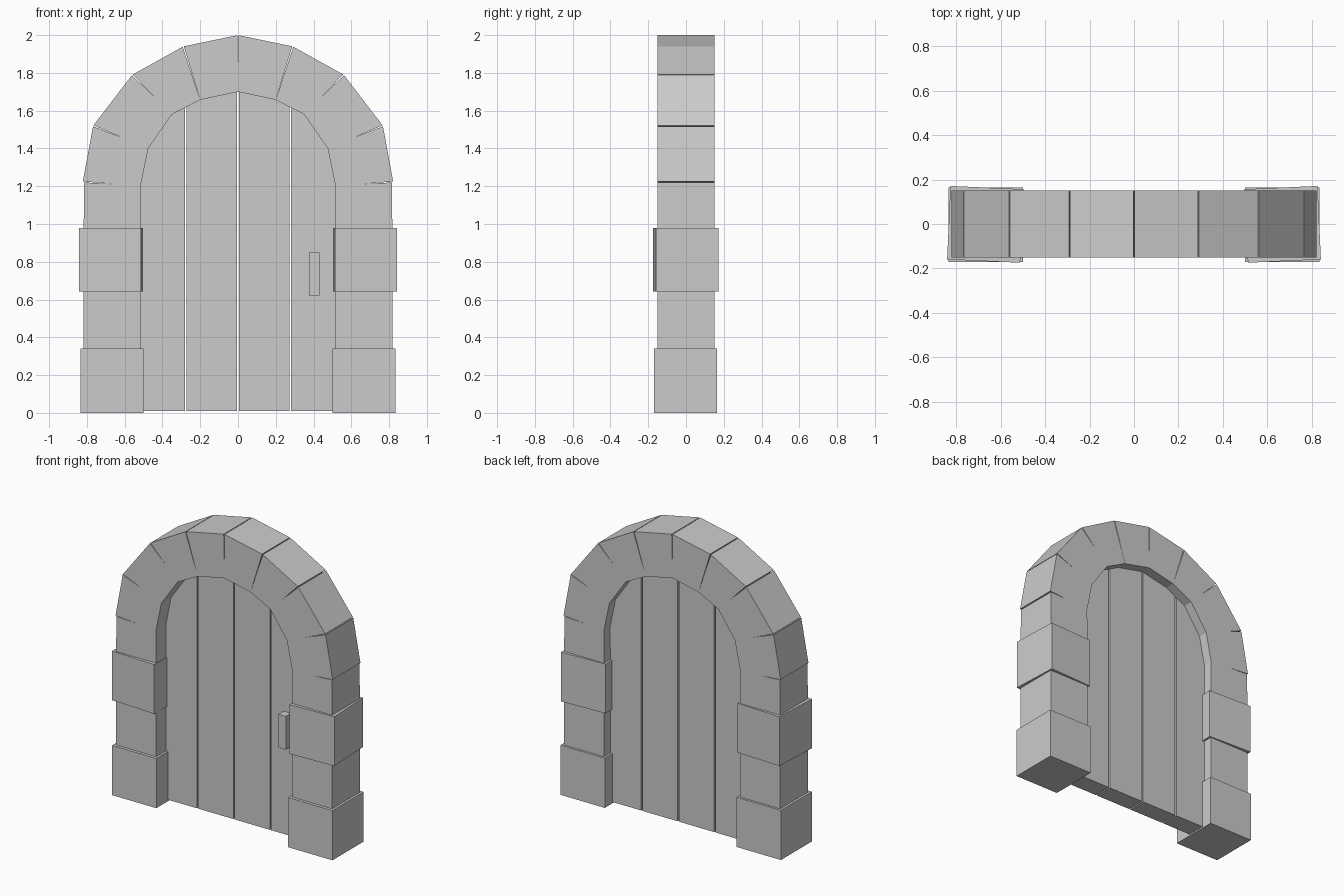
import bpy, bmesh
from mathutils import Vector, Matrix

if "Cube" in bpy.data.objects:
    bpy.data.objects.remove(bpy.data.objects["Cube"])

OUTER = [(0, 2.0), (0.29, 1.94), (0.56, 1.79), (0.767, 1.52), (0.822, 1.222)]
INNER = [(0, 1.70), (0.20, 1.657), (0.35, 1.58), (0.475, 1.40), (0.515, 1.205)]
OPEN = [0.85, 1.0, 0.5, 0.43, 0.25]     # how far each joint stays open from the outside
GAP = 0.003


def prism(name, pts, y0, y1, turn=0.0, mirror=False):
    """Extrude an x-z outline from y0 to y1, optionally turned about its own vertical axis."""
    bm = bmesh.new()
    front = [bm.verts.new((x, y0, z)) for x, z in pts]
    back = [bm.verts.new((x, y1, z)) for x, z in pts]
    bm.faces.new(front)
    bm.faces.new(back[::-1])
    n = len(pts)
    for i in range(n):
        j = (i + 1) % n
        bm.faces.new((front[j], front[i], back[i], back[j]))
    cx = sum(p[0] for p in pts) / n
    bmesh.ops.rotate(bm, verts=bm.verts, cent=(cx, (y0 + y1) / 2, 0),
                     matrix=Matrix.Rotation(turn, 3, 'Z'))
    if mirror:
        bmesh.ops.scale(bm, verts=bm.verts, vec=(-1, 1, 1))
    bmesh.ops.recalc_face_normals(bm, faces=bm.faces)
    mesh = bpy.data.meshes.new(name)
    bm.to_mesh(mesh)
    bm.free()
    obj = bpy.data.objects.new(name, mesh)
    bpy.context.collection.objects.link(obj)
    return obj


def rect(x0, x1, z0, z1):
    return [(x0, z0), (x1, z0), (x1, z1), (x0, z1)]


def top_at(x):
    """Height of the door edge, tucked slightly into the arch."""
    for (xa, za), (xb, zb) in zip(INNER, INNER[1:]):
        if x <= xb:
            return za + (zb - za) * (x - xa) / (xb - xa) + 0.006
    return INNER[-1][1]


for side, mirror in (("right", False), ("left", True)):
    # Jamb stones: wide blocks alternate with plain ones
    prism(f"base_block_{side}", rect(0.499, 0.834, 0, 0.34), -0.17, 0.165, 0.0, mirror)
    prism(f"lower_jamb_{side}", rect(0.514, 0.818, 0.34, 0.643), -0.15, 0.15, 0, mirror)
    prism(f"middle_block_{side}", rect(0.505, 0.834, 0.643, 0.98), -0.167, 0.164, 0.045, mirror)
    prism(f"upper_jamb_{side}", [(0.514, 0.98), (0.817, 0.98), (0.815, 1.22), (0.515, 1.205)],
          -0.15, 0.15, 0, mirror)

    # Arch stones: joints open outside, overlap towards the inside
    for i in range(4):
        a, b = Vector(OUTER[i]), Vector(OUTER[i + 1])
        c, e = Vector(INNER[i]), Vector(INNER[i + 1])
        d, f = (b - a).normalized() * GAP, (e - c).normalized() * GAP
        prism(f"arch_stone_{side}_{i + 1}",
              [c - f * (1 / OPEN[i] - 1), a + d, b - d, e + f * (1 / OPEN[i + 1] - 1) * 0.5],
              -0.15, 0.15, 0, mirror)

    # Door planks
    for i, (x0, x1) in enumerate(((0.005, 0.272), (0.281, 0.516))):
        xs = [x0] + [p[0] for p in INNER if x0 < p[0] < x1] + [x1]
        pts = [(x1, 0.01), (x0, 0.01)] + [(x, top_at(x)) for x in xs]
        prism(f"door_plank_{side}_{i + 1}", pts, -0.044, 0.084, 0, mirror)

# Door handle on the front only
prism("door_handle", rect(0.376, 0.432, 0.622, 0.85), -0.10, -0.04)
